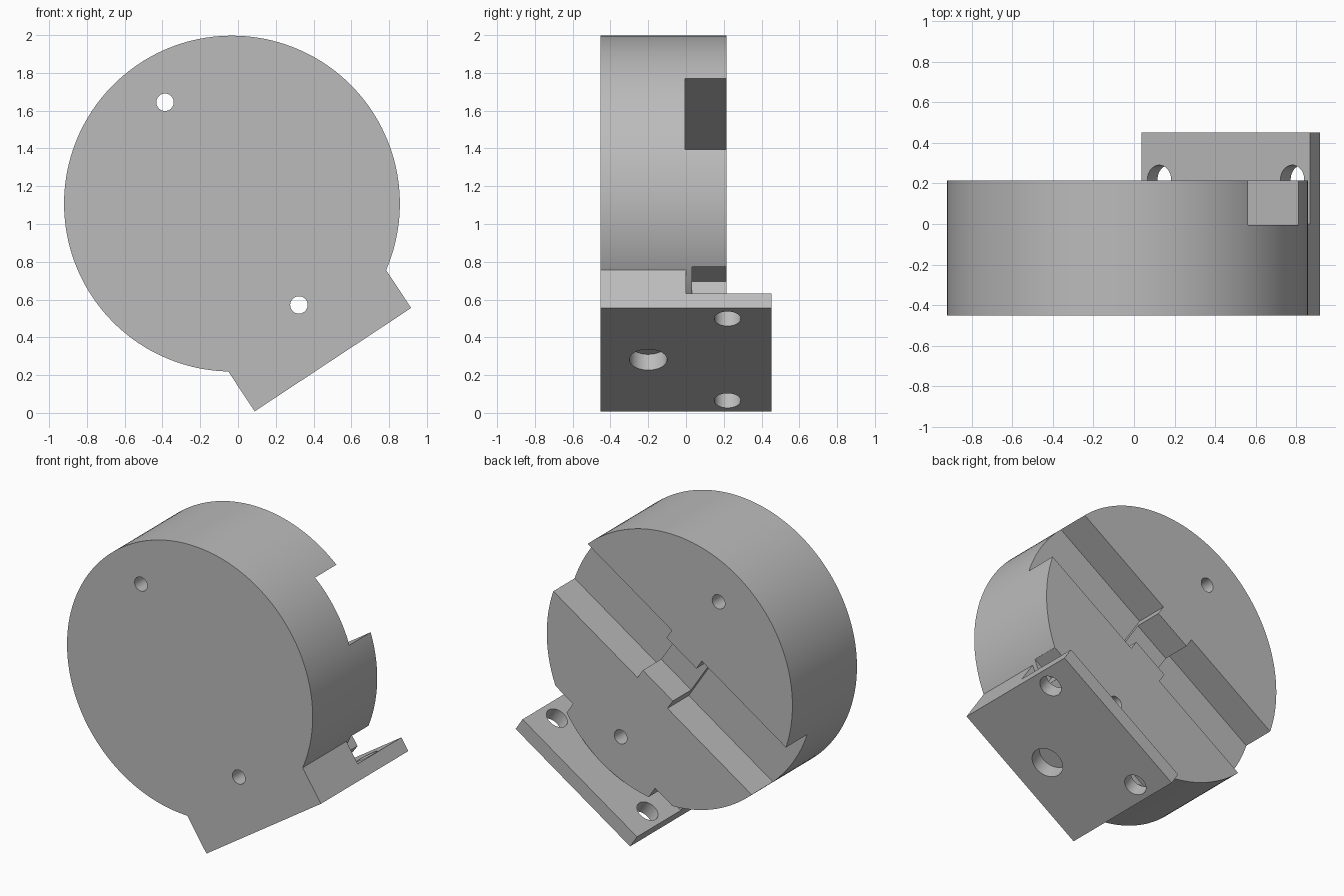
import bpy, math
from mathutils import Matrix

if "Cube" in bpy.data.objects:
    bpy.data.objects.remove(bpy.data.objects["Cube"], do_unlink=True)

steel = bpy.data.materials.new("steel_grey")
steel.use_nodes = True
GREY = (0.5, 0.5, 0.5, 1)
steel.diffuse_color = GREY
steel.node_tree.nodes["Principled BSDF"].inputs["Base Color"].default_value = GREY

# Everything is built upright about the disc centre, then tilted into place
RADIUS, FRONT, BACK, REAR = 0.889, -0.452, 0.215, 0.452
BOTTOM, PLATE_TOP = -0.984, -0.893
LEFT, RIGHT = -0.506, 0.487
MID = (LEFT + RIGHT) / 2


def box(name, x0, x1, y0, y1, z0, z1):
    size = (x1 - x0, y1 - y0, z1 - z0)
    centre = ((x0 + x1) / 2, (y0 + y1) / 2, (z0 + z1) / 2)
    bpy.ops.mesh.primitive_cube_add(size=1)
    ob = bpy.context.object
    ob.name = name
    ob.data.transform(Matrix.Translation(centre) @ Matrix.Diagonal((*size, 1)))
    return ob


def cylinder(name, radius, start, end, axis, across, other, sides=48):
    """Round bar along y or z; across is x, other is the remaining coordinate."""
    bpy.ops.mesh.primitive_cylinder_add(radius=radius, depth=end - start, vertices=sides)
    ob = bpy.context.object
    ob.name = name
    mid = (start + end) / 2
    if axis == "y":
        m = Matrix.Translation((across, mid, other)) @ Matrix.Rotation(math.pi / 2, 4, "X")
    else:
        m = Matrix.Translation((across, other, mid))
    ob.data.transform(m)
    return ob


def combine(target, tool, operation):
    mod = target.modifiers.new("bool", "BOOLEAN")
    mod.operation, mod.object, mod.solver = operation, tool, "EXACT"
    bpy.ops.object.select_all(action="DESELECT")
    bpy.context.view_layer.objects.active = target
    target.select_set(True)
    bpy.ops.object.modifier_apply(modifier=mod.name)
    bpy.data.objects.remove(tool, do_unlink=True)


# Round body with a wide slot across its back
body = cylinder("round_body", RADIUS, FRONT, BACK, "y", 0, 0, 160)
combine(body, box("slot", -1, 1, -0.005, 0.4, -0.225, 0.225), "DIFFERENCE")

# Central key: a low pad on the slot floor and a tab on each slot wall
combine(body, box("key_pad", -0.13, 0.13, -0.1, 0.025, -0.3, 0.3), "UNION")
for s in (-1, 1):
    z = sorted((s * 0.155, s * 0.3))
    combine(body, box("key_tab", -0.13, 0.13, -0.1, BACK, *z), "UNION")

# Bolt clearance pockets in the lower rim
for s in (-1, 1):
    x = sorted((s * 0.356, s * 0.8))
    combine(body, box("pocket", *x, 0.032, 0.4, -1, -0.73), "DIFFERENCE")

# Mounting foot and the plate reaching out behind it
combine(body, box("foot", LEFT, RIGHT, FRONT, 0, BOTTOM, -0.731), "UNION")
combine(body, box("plate", LEFT, RIGHT, FRONT, REAR, BOTTOM, PLATE_TOP), "UNION")

# Through holes front to back, plate bolt holes, blind locating hole
for s in (-1, 1):
    combine(body, cylinder("pin_hole", 0.046, -0.6, 0.4, "y", 0, s * 0.643), "DIFFERENCE")
    combine(body, cylinder("bolt_hole", 0.07, -1.1, PLATE_TOP + 0.003, "z",
                           MID + s * 0.393, 0.22), "DIFFERENCE")
combine(body, cylinder("locating_hole", 0.1, -1.1, BOTTOM + 0.1, "z", MID, -0.2), "DIFFERENCE")

# Tilt and lift into place
body.data.transform(Matrix.Translation((-0.032, 0, 1.108))
                    @ Matrix.Rotation(math.radians(-33.45), 4, "Y"))
body.data.materials.clear()
body.data.materials.append(steel)
bpy.ops.object.select_all(action="DESELECT")
bpy.context.view_layer.objects.active = body
body.select_set(True)
bpy.ops.object.shade_smooth_by_angle(angle=math.radians(30))
